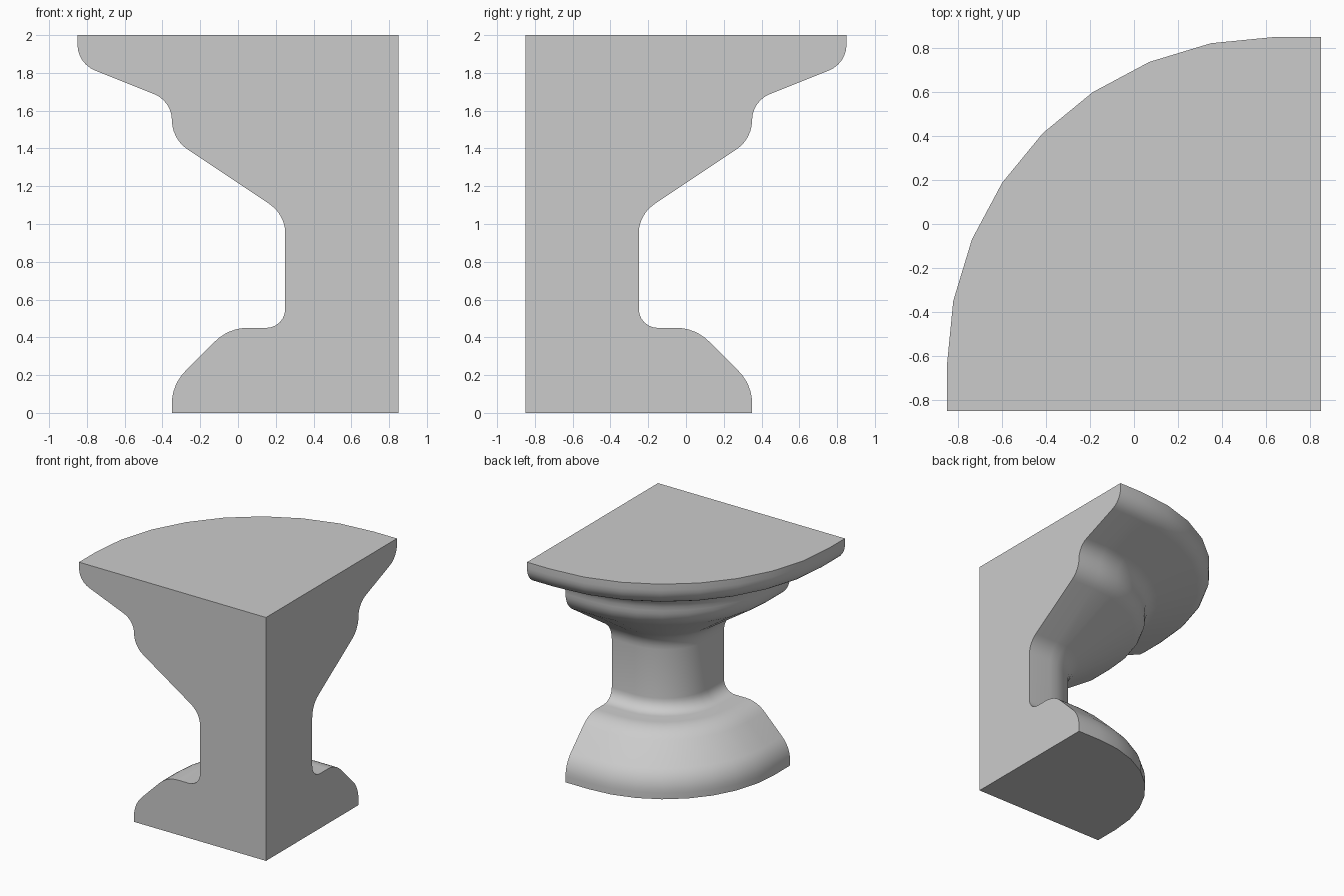
import bpy, bmesh
from math import sin, cos, pi
from mathutils import Vector

if "Cube" in bpy.data.objects:
    bpy.data.objects.remove(bpy.data.objects["Cube"])

CORNER = Vector((0.85, -0.85, 0))   # square inner corner of the block
FLAT = 0.21                         # straight run before the rounded outer corner
STEPS = 8                           # segments round the outer corner
FILLET = 0.1                        # tangent length of the profile fillets

# Profile: distance from the inner faces, height
outline = [(1.2, 0), (1.2, .15), (.9, .45), (.6, .45), (.6, 1.05),
           (1.2, 1.45), (1.2, 1.65), (1.7, 1.85), (1.7, 2)]


def rounded(points, length, steps=6):
    """Round every inner corner of an open line with a near-circular arc."""
    pts = [Vector(p) for p in points]
    out = [pts[0]]
    for a, p, b in zip(pts, pts[1:], pts[2:]):
        u, v = (a - p).normalized(), (b - p).normalized()
        start, end = p + u * length, p + v * length
        half = u.angle(v) / 2
        radius = length * (sin(half) / cos(half))
        centre = p + (u + v).normalized() * (length / cos(half))
        sweep = pi - 2 * half
        for i in range(steps + 1):
            t = i / steps
            out.append(centre + ((start - centre) * sin((1 - t) * sweep)
                                 + (end - centre) * sin(t * sweep)) / sin(sweep))
    out.append(pts[-1])
    return out


bm = bmesh.new()


def vert(left, back, z):
    return bm.verts.new(CORNER + Vector((-left, back, z)))


# One horizontal section per profile point
rings = []
for d, z in rounded(outline, FILLET):
    r = d - FLAT
    arc = [(FLAT + r * cos(i * pi / 2 / STEPS), FLAT + r * sin(i * pi / 2 / STEPS))
           for i in range(STEPS + 1)]
    rings.append([vert(x, y, z) for x, y in [(d, 0), *arc, (0, d)]])

# Moulded outer surface
for lo, hi in zip(rings, rings[1:]):
    for i in range(len(lo) - 1):
        bm.faces.new((lo[i], lo[i + 1], hi[i + 1], hi[i]))

# Bottom, top and the two flat cut sides
base, cap = vert(0, 0, 0), vert(0, 0, 2)
bm.faces.new([base] + rings[0])
bm.faces.new([cap] + rings[-1])
for k in (0, -1):
    bm.faces.new([base] + [ring[k] for ring in rings] + [cap])
bmesh.ops.recalc_face_normals(bm, faces=bm.faces)

mesh = bpy.data.meshes.new("corner_pedestal")
bm.to_mesh(mesh)
bm.free()
pedestal = bpy.data.objects.new("corner_pedestal", mesh)
bpy.context.collection.objects.link(pedestal)
bpy.context.view_layer.objects.active = pedestal
pedestal.select_set(True)
bpy.ops.object.shade_smooth_by_angle(angle=0.52)
